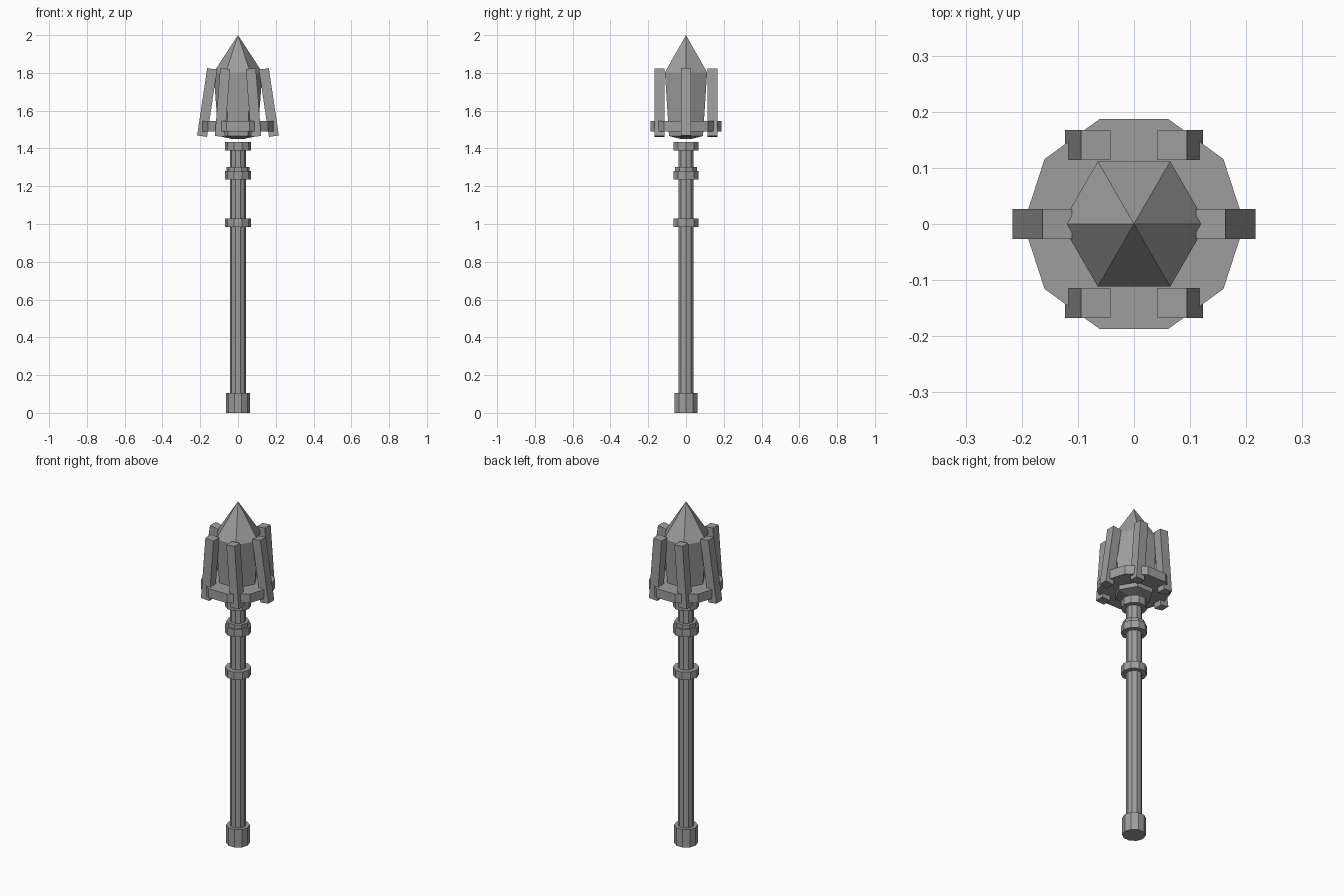
import bpy, bmesh
from math import cos, sin, pi, radians

if "Cube" in bpy.data.objects:
    bpy.data.objects.remove(bpy.data.objects["Cube"])

grey = bpy.data.materials.new("iron_grey")
grey.diffuse_color = (0.34, 0.34, 0.34, 1)
grey.use_nodes = True
grey.node_tree.nodes["Principled BSDF"].inputs["Base Color"].default_value = grey.diffuse_color


def finish(name, bm):
    bmesh.ops.recalc_face_normals(bm, faces=bm.faces)
    mesh = bpy.data.meshes.new(name)
    bm.to_mesh(mesh)
    bm.free()
    mesh.materials.append(grey)
    obj = bpy.data.objects.new(name, mesh)
    bpy.context.collection.objects.link(obj)
    return obj


def turned(name, profile, sides=10):
    """Faceted solid from (radius, z) pairs; radius 0 makes a point."""
    bm = bmesh.new()
    rings = []
    for r, z in profile:
        n = 1 if r == 0 else sides
        rings.append([bm.verts.new((r * cos(2 * pi * i / sides), r * sin(2 * pi * i / sides), z))
                      for i in range(n)])
    for a, b in zip(rings, rings[1:]):
        for i in range(sides):
            j = (i + 1) % sides
            if len(b) == 1:
                bm.faces.new((a[i], a[j], b[0]))
            else:
                bm.faces.new((a[i], a[j], b[j], b[i]))
    for end in (rings[0], rings[-1]):
        if len(end) > 1:
            bm.faces.new(end)
    return finish(name, bm)


def disc(name, r, z0, z1):
    return turned(name, [(r, z0), (r, z1)])


# Handle with pommel and collars
disc("shaft", 0.043, 0.05, 1.42)
disc("pommel", 0.063, 0.0, 0.105)
disc("grip_collar", 0.07, 0.985, 1.03)
disc("neck_collar", 0.07, 1.235, 1.28)
disc("neck_collar_step", 0.06, 1.28, 1.303)
disc("top_collar", 0.07, 1.388, 1.433)

# Floating head: pointed six-sided core and the plate holding the prongs
turned("head_core", [(0.03, 1.45), (0.104, 1.466), (0.129, 1.803), (0, 2.0)], 6)
disc("head_plate", 0.197, 1.491, 1.544)


# Prongs leaning inwards along x
def prong(name, x, y, tilt):
    bm = bmesh.new()
    bmesh.ops.create_cube(bm, size=1)
    obj = finish(name, bm)
    obj.scale = (0.053, 0.053, 0.36)
    obj.rotation_euler = (0, radians(tilt), 0)
    obj.location = (x, y, 1.643)


for side, s in (("right", 1), ("left", -1)):
    prong(side + "_prong", s * 0.1635, 0, -s * 8.5)
    for end, t in (("front", -1), ("back", 1)):
        prong(f"{end}_{side}_prong", s * 0.082, t * 0.141, -s * 4.5)
